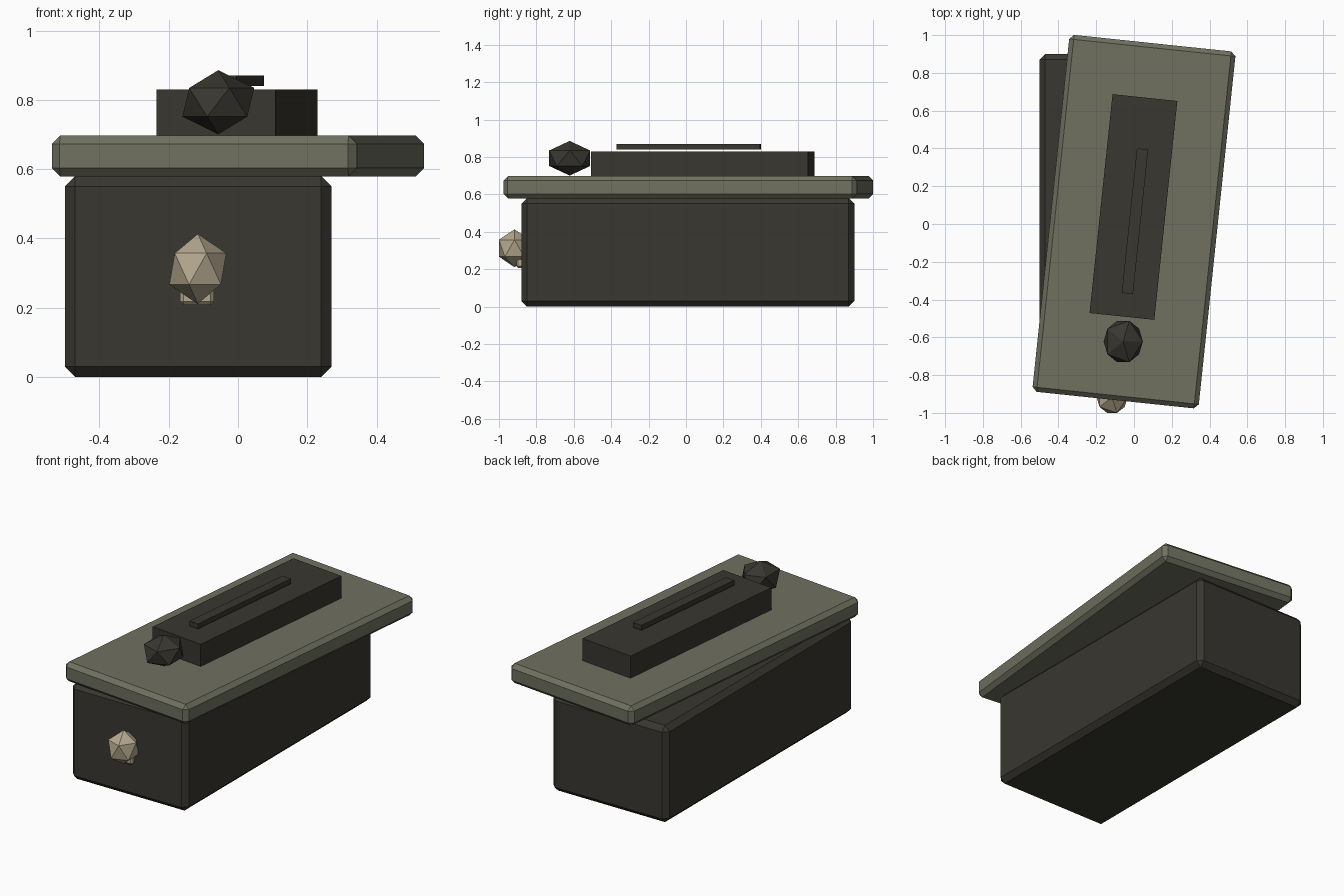
import bpy, math

if "Cube" in bpy.data.objects:
    bpy.data.objects.remove(bpy.data.objects["Cube"])


def mat(name, rgb):
    m = bpy.data.materials.new(name)
    m.diffuse_color = (*rgb, 1)
    m.use_nodes = True
    m.node_tree.nodes["Principled BSDF"].inputs["Base Color"].default_value = m.diffuse_color
    return m


DARK = mat("dark stone", (0.041, 0.038, 0.030))
LID = mat("moss grey stone", (0.160, 0.165, 0.117))
BONE = mat("bone tan", (0.460, 0.395, 0.270))
TURN = math.radians(-6)


def finish(name, material, size):
    ob = bpy.context.object
    ob.name = name
    ob.scale = size
    bpy.ops.object.transform_apply(location=False, rotation=False, scale=True)
    ob.data.materials.append(material)
    return ob


def block(name, material, centre, size, bevel=0, turn=0):
    bpy.ops.mesh.primitive_cube_add(size=1, location=centre, rotation=(0, 0, turn))
    ob = finish(name, material, size)
    if bevel:
        b = ob.modifiers.new("chamfer", 'BEVEL')
        b.width = bevel
        b.segments = 1
    return ob


def knob(name, material, centre, radii):
    bpy.ops.mesh.primitive_ico_sphere_add(subdivisions=1, radius=1, location=centre)
    return finish(name, material, radii)


# chest body
block("body", DARK, (-0.115, 0.01, 0.29), (0.77, 1.78, 0.58), 0.03)

# skewed lid with raised panel and a thin bar hovering just above it
block("lid", LID, (0, 0.0125, 0.638), (0.885, 1.9, 0.118), 0.024, TURN)
block("raised_panel", DARK, (-0.003, 0.09, 0.76), (0.345, 1.165, 0.14), 0, TURN)
block("top_bar", DARK, (0.005, 0.015, 0.855), (0.06, 0.77, 0.03), 0, TURN)

# faceted lump on the lid
knob("lid_lump", DARK, (-0.057, -0.622, 0.793), (0.116, 0.129, 0.0925))

# front emblem: faceted dome with a small block below
knob("front_dome", BONE, (-0.116, -0.917, 0.312), (0.092, 0.098, 0.101))
block("front_jaw", BONE, (-0.118, -0.885, 0.245), (0.098, 0.045, 0.075), 0.01)
